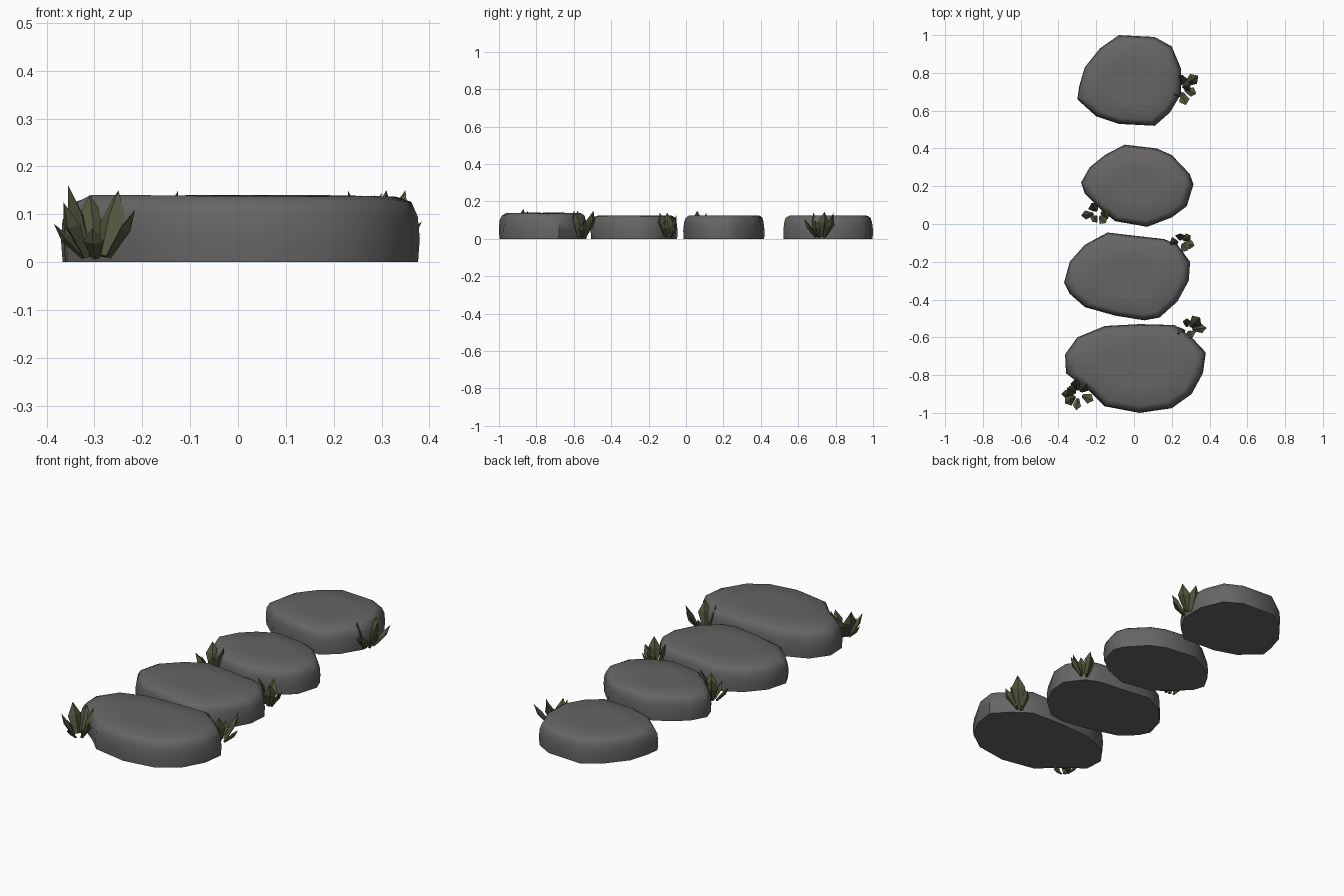
import bpy, bmesh, math, random
from mathutils import Vector

random.seed(4)
cube = bpy.data.objects.get("Cube")
if cube:
    bpy.data.objects.remove(cube, do_unlink=True)


def make_material(name, color):
    mat = bpy.data.materials.new(name)
    mat.use_nodes = True
    mat.diffuse_color = color
    mat.node_tree.nodes["Principled BSDF"].inputs["Base Color"].default_value = color
    return mat


STONE = make_material("stone grey", (0.135, 0.13, 0.128, 1))
LEAF = make_material("leaf green", (0.083, 0.09, 0.045, 1))


def finish(bm, name, mat):
    bmesh.ops.recalc_face_normals(bm, faces=bm.faces)
    mesh = bpy.data.meshes.new(name)
    bm.to_mesh(mesh)
    bm.free()
    mesh.materials.append(mat)
    obj = bpy.data.objects.new(name, mesh)
    bpy.context.collection.objects.link(obj)
    return obj


def bridge(bm, low, high):
    n = len(low)
    for i in range(n):
        j = (i + 1) % n
        bm.faces.new((low[i], low[j], high[j], high[i]))


# Side profile shared by the stones: height fraction, outline scale
PROFILE = [(0, 0.99), (0.35, 1), (0.7, 0.985), (0.91, 0.945), (1, 0.86), (1, 0.45)]


def stone(name, height, outline):
    center = sum((Vector(p) for p in outline), Vector((0, 0))) / len(outline)
    bm = bmesh.new()
    rings = []
    for k, (level, scale) in enumerate(PROFILE):
        ring = []
        for p in outline:
            wobble = 0 if k < 2 else random.uniform(-0.012, 0.008)
            q = center + (Vector(p) - center) * (scale + wobble)
            dip = random.uniform(-0.004, 0) if k > 1 else 0
            ring.append(bm.verts.new((q.x, q.y, height * level + dip)))
        rings.append(ring)
    for low, high in zip(rings, rings[1:]):
        bridge(bm, low, high)
    bm.faces.new(rings[0])
    peak = bm.verts.new((center.x, center.y, height))
    top = rings[-1]
    for i in range(len(top)):
        bm.faces.new((top[i - 1], top[i], peak))
    obj = finish(bm, name, STONE)
    bpy.ops.object.select_all(action="DESELECT")
    obj.select_set(True)
    bpy.context.view_layer.objects.active = obj
    bpy.ops.object.shade_smooth_by_angle(angle=math.radians(50))


# Stepping stones, front to back
stone("front_stone", 0.14, [
    (-.155, -.54), (.03, -.53), (.215, -.535), (.305, -.6), (.38, -.68), (.365, -.79),
    (.305, -.9), (.2, -.975), (.03, -1), (-.155, -.965), (-.23, -.89), (-.36, -.79),
    (-.365, -.69), (-.3, -.6)])
stone("second_stone", 0.126, [
    (-.14, -.045), (.03, -.065), (.16, -.08), (.23, -.11), (.297, -.2), (.29, -.3),
    (.23, -.41), (.135, -.495), (.055, -.51), (-.1, -.485), (-.26, -.44), (-.34, -.37),
    (-.37, -.31), (-.34, -.2), (-.26, -.11)])
stone("third_stone", 0.126, [
    (-.05, .42), (.12, .4), (.2, .365), (.295, .265), (.315, .21), (.28, .095),
    (.2, .035), (.07, -.015), (-.1, .015), (-.18, .08), (-.26, .16), (-.28, .22),
    (-.235, .3), (-.155, .365)])
stone("back_stone", 0.126, [
    (-.08, 1), (.11, .99), (.2, .94), (.25, .82), (.25, .69), (.19, .59),
    (.11, .52), (-.08, .53), (-.2, .57), (-.3, .66), (-.29, .73), (-.26, .83),
    (-.18, .93)])


def add_leaf(bm, base, tip):
    """Thick pointed blade with a ridge, bowing outward."""
    out = Vector((tip.x - base.x, tip.y - base.y, 0))
    side = Vector((-out.y, out.x, 0)).normalized()
    ridge = side.cross(tip - base).normalized()
    length = (tip - base).length
    rings = []
    for t, width, thick in ((0.05, 0.08, 0.05), (0.6, 0.22, 0.09)):
        c = base.lerp(tip, t) + out * (0.25 * t * (1 - t))
        w, d = side * max(0.1, length) * width, ridge * length * thick
        rings.append([bm.verts.new(c + v) for v in (w, d, -w, -d)])
    bridge(bm, *rings)
    bm.faces.new(rings[0])
    point = bm.verts.new(tip)
    for i in range(4):
        bm.faces.new((rings[1][i - 1], rings[1][i], point))


def plant(name, base, tips):
    bm = bmesh.new()
    for tip in tips:
        tip = Vector(tip)
        root = Vector((*base, 0.005)).lerp(Vector((tip.x, tip.y, 0.005)), 0.25)
        add_leaf(bm, root, tip)
    finish(bm, name, LEAF)


# Leafy tufts beside the stones
plant("front_right_tuft", (-.295, -.9), [
    (-.31, -.82, .14), (-.355, -.87, .16), (-.385, -.9, .08), (-.365, -.95, .125),
    (-.305, -.985, .07), (-.215, -.935, .11), (-.25, -.845, .15)])
plant("front_left_tuft", (.28, -.56), [
    (.385, -.55, .085), (.35, -.495, .15), (.23, -.58, .15), (.31, -.6, .15),
    (.28, -.5, .09)])
plant("second_left_tuft", (.245, -.095), [
    (.32, -.115, .1), (.245, -.05, .13), (.19, -.1, .14), (.285, -.14, .14),
    (.3, -.06, .08)])
plant("third_right_tuft", (-.19, .055), [
    (-.28, .045, .09), (-.225, .11, .14), (-.125, .06, .15), (-.15, .005, .12),
    (-.22, .01, .1)])
plant("back_left_tuft", (.245, .72), [
    (.34, .785, .12), (.33, .69, .1), (.275, .63, .11), (.255, .79, .14),
    (.215, .68, .14), (.3, .74, .145)])
